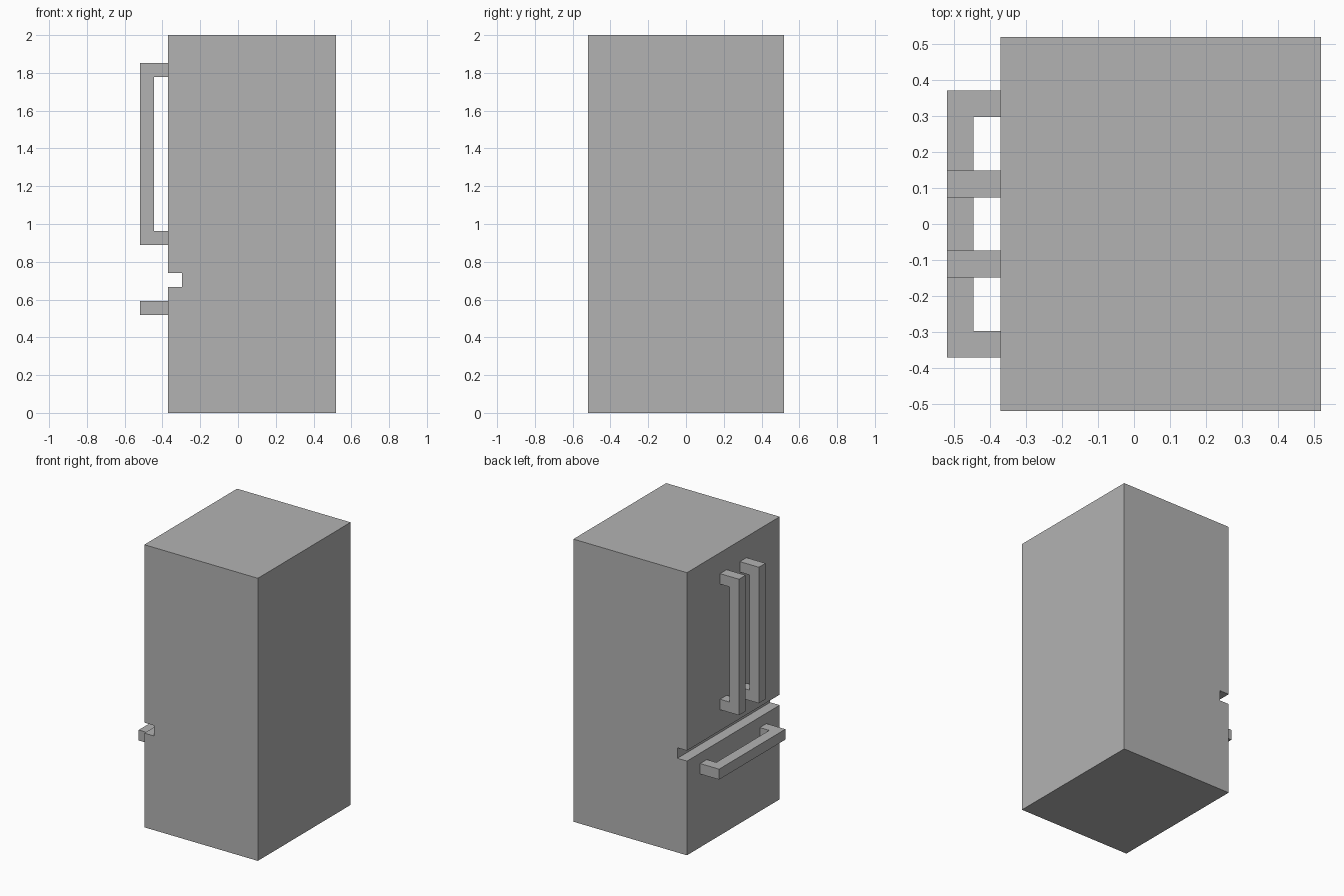
import bpy
import bmesh
from mathutils import Vector

cube = bpy.data.objects.get("Cube")
if cube:
    bpy.data.objects.remove(cube, do_unlink=True)

U = 2 / 27              # grid unit: every part is a whole number of these
FACE = -5 * U           # x of the door face
BACK = 7 * U            # x of the rear face
OUTER = -7 * U          # x of the handle fronts

grey = bpy.data.materials.new("plain grey")
grey.use_nodes = True
grey.diffuse_color = (0.45, 0.45, 0.45, 1)
grey.node_tree.nodes["Principled BSDF"].inputs["Base Color"].default_value = grey.diffuse_color


def extrude_profile(name, points, offset):
    """Extrude a closed outline of 3D points along offset."""
    bm = bmesh.new()
    base = bm.faces.new([bm.verts.new(p) for p in points])
    result = bmesh.ops.extrude_face_region(bm, geom=[base], use_keep_orig=True)
    moved = [v for v in result["geom"] if isinstance(v, bmesh.types.BMVert)]
    bmesh.ops.translate(bm, verts=moved, vec=Vector(offset))
    bmesh.ops.recalc_face_normals(bm, faces=bm.faces)
    mesh = bpy.data.meshes.new(name)
    bm.to_mesh(mesh)
    bm.free()
    mesh.materials.append(grey)
    obj = bpy.data.objects.new(name, mesh)
    bpy.context.collection.objects.link(obj)
    return obj


def bracket(low, high):
    """U-shaped handle outline: (x, position along the handle)."""
    return [(FACE, low), (OUTER, low), (OUTER, high), (FACE, high),
            (FACE, high - U), (OUTER + U, high - U),
            (OUTER + U, low + U), (FACE, low + U)]


# Cabinet with a groove between the upper doors and the drawer
half = 7 * U
outline = [(FACE, 0), (BACK, 0), (BACK, 2), (FACE, 2),
           (FACE, 10 * U), (FACE + U, 10 * U), (FACE + U, 9 * U), (FACE, 9 * U)]
extrude_profile("cabinet", [(x, -half, z) for x, z in outline], (0, 2 * half, 0))

# Pair of upright door handles
for side, y in (("left", U), ("right", -2 * U)):
    extrude_profile(side + "_door_handle",
                    [(x, y, z) for x, z in bracket(12 * U, 25 * U)], (0, U, 0))

# Horizontal drawer handle
extrude_profile("drawer_handle",
                [(x, y, 7 * U) for x, y in bracket(-5 * U, 5 * U)], (0, 0, U))
